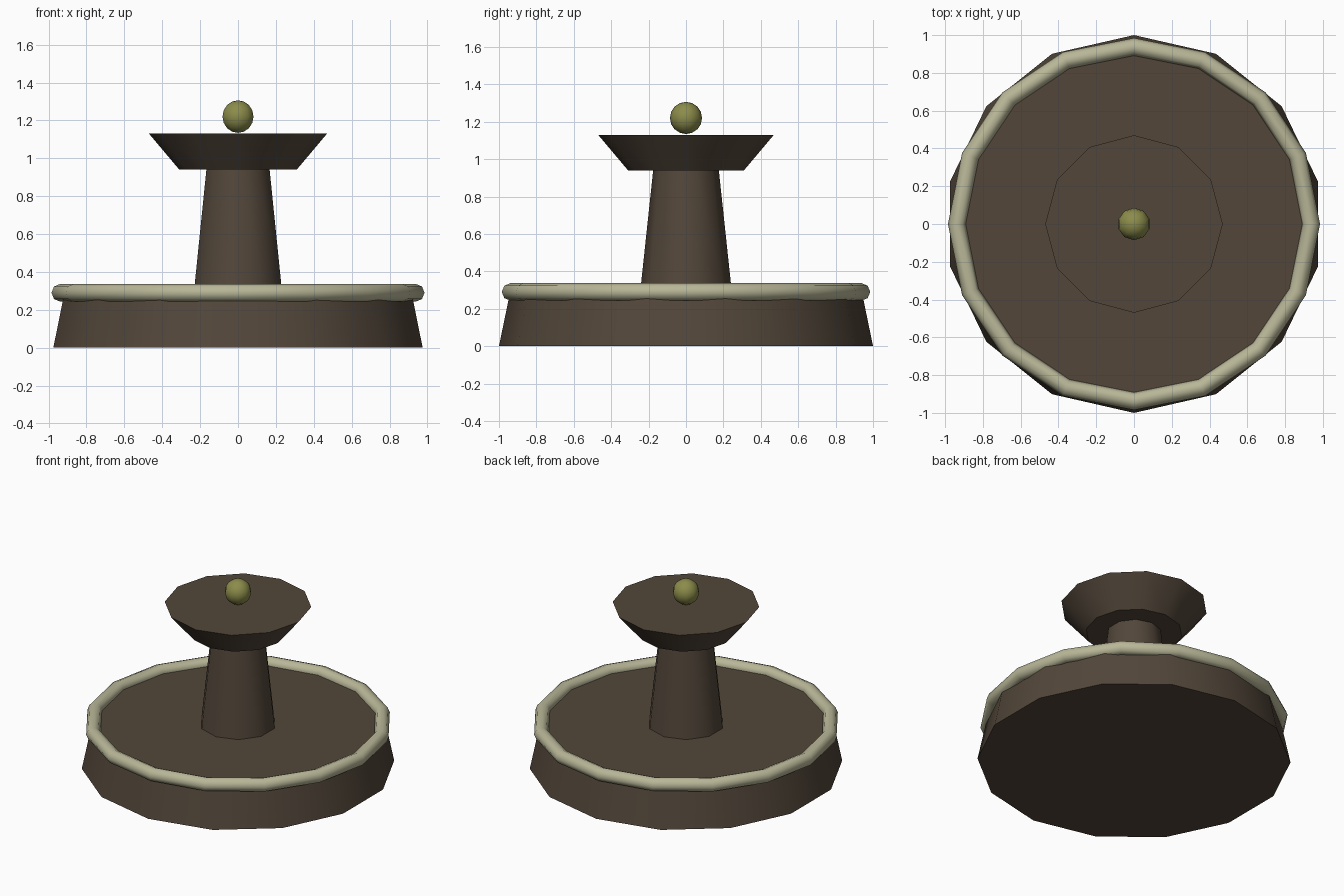
import bpy
import math

cube = bpy.data.objects.get("Cube")
if cube:
    bpy.data.objects.remove(cube, do_unlink=True)


def material(name, rgb):
    mat = bpy.data.materials.new(name)
    mat.use_nodes = True
    mat.diffuse_color = (*rgb, 1)
    mat.node_tree.nodes["Principled BSDF"].inputs["Base Color"].default_value = (*rgb, 1)
    return mat


def finish(name, mat, angle):
    obj = bpy.context.object
    obj.name = name
    obj.data.materials.append(mat)
    bpy.ops.object.shade_smooth_by_angle(angle=math.radians(angle))
    return obj


def tapered(name, sides, r_bottom, r_top, z0, z1, mat):
    bpy.ops.mesh.primitive_cone_add(vertices=sides, radius1=r_bottom, radius2=r_top,
                                    depth=z1 - z0, location=(0, 0, (z0 + z1) / 2))
    return finish(name, mat, 40)


brown = material("dark brown stone", (0.085, 0.062, 0.042))
cream = material("pale cream rim", (0.48, 0.47, 0.31))
olive = material("olive finial", (0.26, 0.26, 0.07))

# Basin, column and upper bowl
tapered("basin", 14, 1.0, 0.94, 0, 0.29, brown)
tapered("column", 10, 0.245, 0.175, 0.29, 0.945, brown)
tapered("upper_bowl", 12, 0.31, 0.47, 0.94, 1.13, brown)

# Rounded basin rim
bpy.ops.mesh.primitive_torus_add(major_segments=16, minor_segments=8, major_radius=0.938,
                                 minor_radius=0.047, location=(0, 0, 0.29))
finish("basin_rim", cream, 60)

# Ball above the bowl
bpy.ops.mesh.primitive_uv_sphere_add(segments=10, ring_count=8, radius=0.086,
                                     location=(0, 0, 1.22))
finish("finial_ball", olive, 60)
